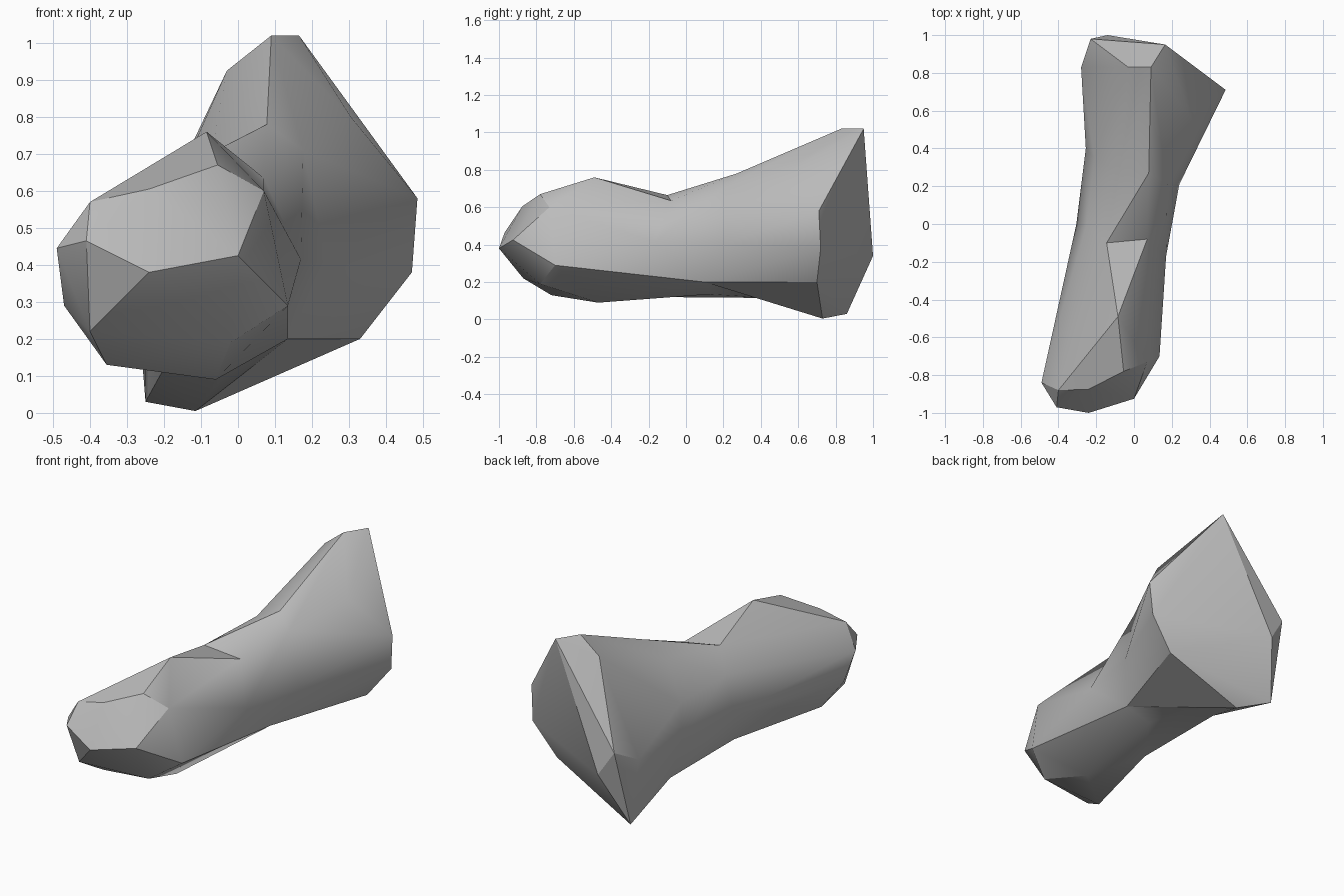
import bpy
import bmesh
import math

if "Cube" in bpy.data.objects:
    bpy.data.objects.remove(bpy.data.objects["Cube"], do_unlink=True)

# Shared cross-sections of the shaft
waist = [(.07, -.08, .635), (-.145, -.1, .665), (-.25, 0, .56), (-.305, 0, .35),
         (-.2, -.15, .12), (0, .13, .135), (.135, .1, .2), (.17, -.17, .415)]
neck = [(.078, .27, .78), (-.07, .27, .71), (-.21, .35, .52), (-.255, .4, .35),
        (-.2, .43, .12), (-.03, .45, .115), (.135, .1, .2), (.24, .21, .405),
        (.176, .21, .71)]

# Rounded front knob
knob = [(-.24, -1, .38), (-.41, -.97, .465), (0, -.925, .425), (-.49, -.84, .445),
        (-.47, -.76, .29), (-.4, -.87, .22), (-.355, -.72, .13), (-.06, -.47, .09),
        (-.02, -.78, .19), (.135, -.7, .29), (.07, -.73, .6), (-.055, -.78, .67),
        (-.085, -.49, .76), (-.24, -.875, .605), (-.4, -.88, .57), (-.35, -.33, .27)]

# Flared rear end
flare = [(.165, .95, 1.02), (.09, .83, 1.02), (.305, .56, .8), (.485, .71, .58),
         (.47, .72, .38), (.33, .7, .2), (-.115, .73, .005), (-.25, .86, .03),
         (-.14, 1, .34), (-.23, .98, .48), (-.03, .83, .925), (-.28, .83, .4)]


def faceted_block(name, points):
    """Wrap the points in a closed convex block."""
    bm = bmesh.new()
    for p in points:
        bm.verts.new(p)
    result = bmesh.ops.convex_hull(bm, input=bm.verts)
    spare = set(result["geom_interior"]) | set(result["geom_unused"])
    bmesh.ops.delete(bm, geom=[g for g in spare if isinstance(g, bmesh.types.BMVert)],
                     context="VERTS")
    bmesh.ops.recalc_face_normals(bm, faces=bm.faces)
    mesh = bpy.data.meshes.new(name)
    bm.to_mesh(mesh)
    bm.free()
    obj = bpy.data.objects.new(name, mesh)
    bpy.context.scene.collection.objects.link(obj)
    return obj


rock = faceted_block("long_rock", knob + waist)
helpers = [faceted_block("shaft_block", waist + neck),
           faceted_block("flare_block", neck + flare)]

# Fuse the blocks into one closed surface
for helper in helpers:
    helper.hide_render = True
    union = rock.modifiers.new("union", "BOOLEAN")
    union.operation = "UNION"
    union.solver = "EXACT"
    union.object = helper
bpy.context.view_layer.update()
graph = bpy.context.evaluated_depsgraph_get()
fused = bpy.data.meshes.new_from_object(rock.evaluated_get(graph))
rock.modifiers.clear()
rock.data = fused
for helper in helpers:
    bpy.data.objects.remove(helper, do_unlink=True)

# Clean slivers left along the joins
bm = bmesh.new()
bm.from_mesh(fused)
bmesh.ops.remove_doubles(bm, verts=bm.verts, dist=.004)
bm.to_mesh(fused)
bm.free()

# Single stone grey
grey = bpy.data.materials.new("stone_grey")
grey.use_nodes = True
colour = (.5, .5, .5, 1)
grey.diffuse_color = colour
grey.node_tree.nodes["Principled BSDF"].inputs["Base Color"].default_value = colour
fused.materials.clear()
fused.materials.append(grey)

# Soft facets with crisp main edges
bpy.ops.object.select_all(action="DESELECT")
rock.select_set(True)
bpy.context.view_layer.objects.active = rock
bpy.ops.object.shade_smooth_by_angle(angle=math.radians(30))
